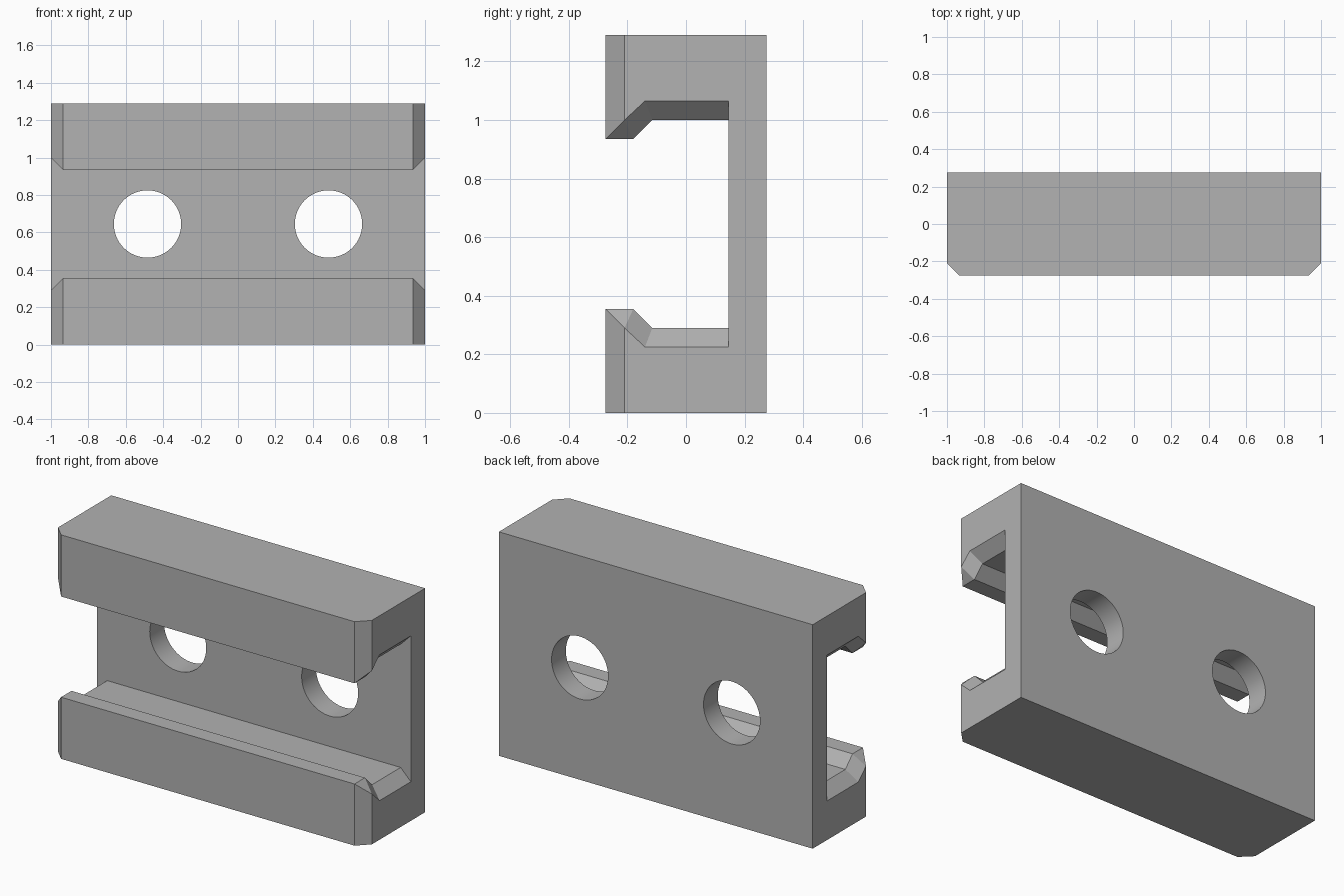
import bpy, bmesh, math

if "Cube" in bpy.data.objects:
    bpy.data.objects.remove(bpy.data.objects["Cube"])

H = 1.29          # overall height
BACK = 0.275      # half depth
WALL = 0.145      # inner face of the back wall


def section(front, jaw):
    """Closed C-shaped (y, z) ring; the lower jaw is mirrored to the upper one."""
    lower = [(BACK, 0), (front, 0)] + jaw
    upper = [(y, H - z) for y, z in reversed(lower)]
    return lower + upper


# Full section, and the end section reduced by the chamfer
full = section(-0.275, [(-0.275, 0.355), (-0.18, 0.355), (-0.115, 0.29), (WALL, 0.29)])
end = section(-0.21, [(-0.21, 0.29), (-0.21, 0.29), (-0.14, 0.225), (WALL, 0.225)])

# Channel block: loft through the four stations along x
bm = bmesh.new()
stations = [(-1, end), (-0.935, full), (0.935, full), (1, end)]
rings = [[bm.verts.new((x, y, z)) for y, z in ring] for x, ring in stations]
n = len(full)
for a, b in zip(rings, rings[1:]):
    for i in range(n):
        j = (i + 1) % n
        bm.faces.new((a[i], a[j], b[j], b[i]))
bm.faces.new(rings[0][::-1])
bm.faces.new(rings[-1])
bmesh.ops.remove_doubles(bm, verts=bm.verts, dist=1e-4)
bmesh.ops.dissolve_limit(bm, angle_limit=0.001, verts=bm.verts, edges=bm.edges)
bmesh.ops.recalc_face_normals(bm, faces=bm.faces)
mesh = bpy.data.meshes.new("channel_block")
bm.to_mesh(mesh)
bm.free()
block = bpy.data.objects.new("channel_block", mesh)
bpy.context.collection.objects.link(block)

grey = bpy.data.materials.new("plain grey")
grey.diffuse_color = (0.445, 0.445, 0.445, 1)
grey.use_nodes = True
grey.node_tree.nodes["Principled BSDF"].inputs["Base Color"].default_value = grey.diffuse_color
mesh.materials.append(grey)

# Two bolt holes through the back wall
for side, name in ((-1, "left"), (1, "right")):
    bpy.ops.mesh.primitive_cylinder_add(
        vertices=64, radius=0.18, depth=0.3,
        location=(side * 0.484, 0.21, H / 2), rotation=(math.pi / 2, 0, 0))
    cutter = bpy.context.object
    cutter.name = name + "_hole_cutter"
    cutter.data.materials.append(grey)
    cutter.hide_render = True
    cutter.hide_set(True)
    hole = block.modifiers.new(name + "_hole", 'BOOLEAN')
    hole.operation = 'DIFFERENCE'
    hole.solver = 'EXACT'
    hole.object = cutter

# Smooth hole walls, sharp block edges
bpy.ops.object.select_all(action='DESELECT')
block.select_set(True)
bpy.context.view_layer.objects.active = block
for mod in list(block.modifiers):
    bpy.ops.object.modifier_apply(modifier=mod.name)
bpy.ops.object.shade_smooth_by_angle(angle=math.radians(30))
